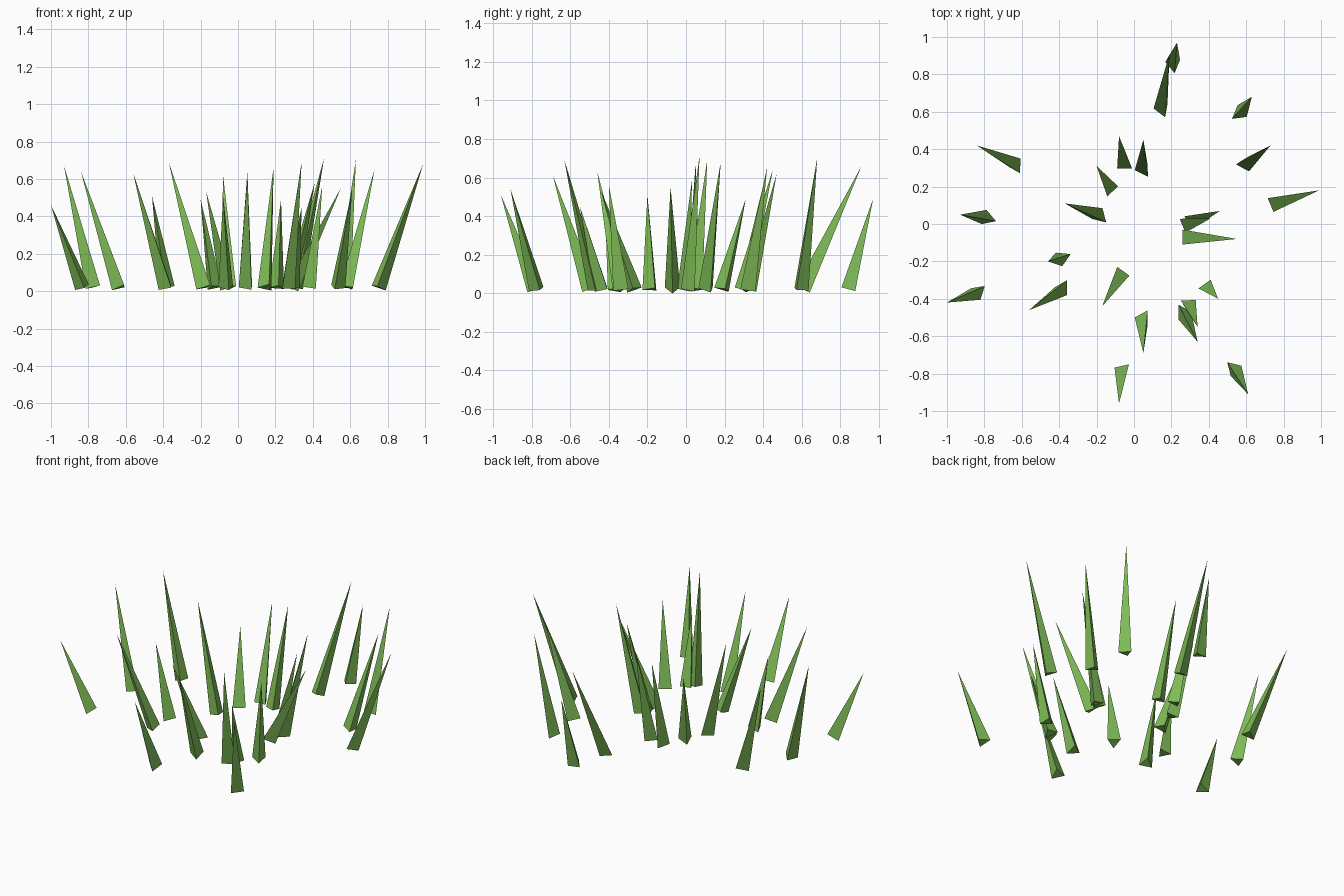
import bpy
import bmesh
from math import cos, sin, radians
from mathutils import Vector

cube = bpy.data.objects.get("Cube")
if cube:
    bpy.data.objects.remove(cube, do_unlink=True)

BLADE_RADIUS = 0.046
ROOT_HEIGHT = 0.02

# Grass colour
grass = bpy.data.materials.new("grass_green")
grass.use_nodes = True
grass_colour = (0.21, 0.5, 0.095, 1)
grass.diffuse_color = grass_colour
grass.node_tree.nodes["Principled BSDF"].inputs["Base Color"].default_value = grass_colour


def add_blade(name, root, tip, turn):
    """Three-sided spike whose base is square to its leaning axis."""
    root = Vector((root[0], root[1], ROOT_HEIGHT))
    tip = Vector(tip)
    lean = Vector((0, 0, 1)).rotation_difference(tip - root)

    bm = bmesh.new()
    corners = []
    for side in range(3):
        angle = radians(turn + side * 120)
        arm = Vector((cos(angle), sin(angle), 0)) * BLADE_RADIUS
        corners.append(bm.verts.new(root + lean @ arm))
    point = bm.verts.new(tip)
    bm.faces.new(corners[::-1])
    for side in range(3):
        bm.faces.new((corners[side], corners[(side + 1) % 3], point))
    bmesh.ops.recalc_face_normals(bm, faces=bm.faces)

    mesh = bpy.data.meshes.new(name)
    bm.to_mesh(mesh)
    bm.free()
    mesh.materials.append(grass)
    bpy.context.collection.objects.link(bpy.data.objects.new(name, mesh))


# Blades of each part of the patch: root position, tip position, turn in degrees
back_blades = [
    ((.21, .85), (.23, .97, .49), 38),
    ((.15, .61), (.19, .91, .66), 50),
    ((.56, .59), (.63, .68, .70), 98),
    ((-.05, .32), (-.08, .47, .62), 90),
    ((.05, .29), (.05, .45, .64), 63),
    ((-.13, .19), (-.2, .31, .49), 15),
]
left_blades = [
    ((.59, .32), (.73, .42, .65), 63),
    ((.75, .11), (.99, .18, .68), 23),
    ((.31, .02), (.46, .07, .71), 33),
    ((.28, 0), (.41, .03, .58), 23),
    ((.28, -.07), (.55, -.08, .55), 0),
    ((.39, -.34), (.45, -.4, .56), 65),
]
right_blades = [
    ((-.63, .31), (-.84, .42, .64), 60),
    ((-.18, .04), (-.37, .11, .69), 76),
    ((-.78, .03), (-.93, .05, .67), 101),
    ((-.38, -.18), (-.46, -.2, .51), 25),
    ((-.83, -.36), (-1, -.42, .46), 40),
    ((-.38, -.34), (-.56, -.46, .63), 60),
]
front_blades = [
    ((-.07, -.27), (-.17, -.44, .53), 114),
    ((.26, -.47), (.34, -.63, .69), 0),
    ((.29, -.43), (.34, -.55, .45), 30),
    ((.05, -.5), (.05, -.69, .61), 60),
    ((-.06, -.78), (-.08, -.96, .51), 44),
    ((.53, -.77), (.61, -.91, .54), 15),
]

patch = {
    "back_blade": back_blades,
    "left_blade": left_blades,
    "right_blade": right_blades,
    "front_blade": front_blades,
}
for part, blades in patch.items():
    for number, (root, tip, turn) in enumerate(blades, start=1):
        add_blade(f"{part}_{number}", root, tip, turn)
